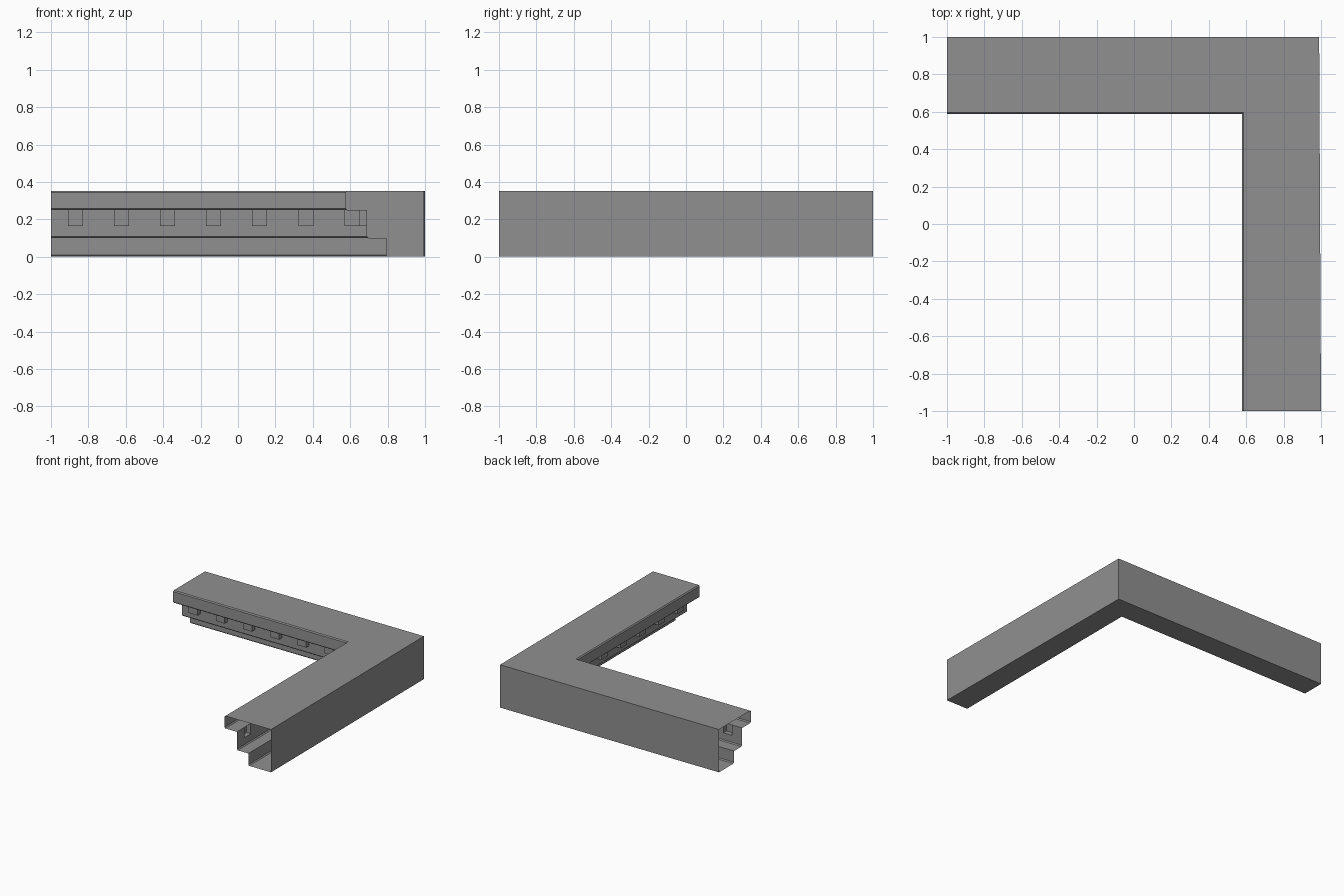
import bpy
import bmesh

cube = bpy.data.objects.get("Cube")
if cube:
    bpy.data.objects.remove(cube, do_unlink=True)

# Plaster colour
plaster = bpy.data.materials.new("grey_plaster")
GREY = (0.28, 0.28, 0.28, 1.0)
plaster.use_nodes = True
plaster.diffuse_color = GREY
plaster.node_tree.nodes["Principled BSDF"].inputs["Base Color"].default_value = GREY

HEIGHT = 0.352
CORNER_X = 0.99          # outer corner of the moulding
STEPS = (0.196, 0.30, 0.413)   # reach of each tier from the outer wall
LEVELS = (0.0, 0.10, 0.25)     # underside of each tier
BEVEL = 0.008
BLOCK_LOW, BLOCK_REACH = 0.165, 0.34
PITCH, BLOCK_WIDTH, FIRST_BLOCK, BLOCKS = 0.2465, 0.08, -0.91, 7

# Stepped profile as (distance from outer wall, height), bevelled under each tier
profile = [(0, 0)]
for i, (reach, low) in enumerate(zip(STEPS, LEVELS)):
    profile += [(reach - BEVEL, low), (reach, low + BEVEL)]
    if i == 1:
        wall_index = len(profile)      # segment that each block grows from
        profile.append((reach, BLOCK_LOW))
    if i < 2:
        profile.append((reach, LEVELS[i + 1]))
profile += [(STEPS[2], HEIGHT - BEVEL), (STEPS[2] - BEVEL, HEIGHT), (0, HEIGHT)]


def back_point(s, p):
    d, z = p
    return (min(s, CORNER_X - d), 1 - d, z)


def side_point(s, p):
    d, z = p
    y = min(s, 1 - d)
    slant = 0.005 * (1 - y) if d == 0 else 0   # outer wall flares slightly
    return (CORNER_X - d + slant, y, z)


def build_arm(name, place, offset, flip):
    bm = bmesh.new()

    def face(points):
        verts = [bm.verts.new(place(s, p)) for s, p in points]
        bm.faces.new(verts[::-1] if flip else verts)

    def strip(s0, s1, p, q):
        face([(s0, p), (s1, p), (s1, q), (s0, q)])

    # Stations alternate between plain wall and block
    stations = [-1.0]
    for i in range(BLOCKS):
        start = FIRST_BLOCK + i * PITCH + offset
        stations += [start, start + BLOCK_WIDTH]
    stations.append(1.0)

    for k, (s0, s1) in enumerate(zip(stations, stations[1:])):
        for j in range(len(profile)):
            p, q = profile[j], profile[(j + 1) % len(profile)]
            if k % 2 == 0 or j != wall_index:
                strip(s0, s1, p, q)
                continue
            # Hollow block pushed out of the wall
            low, high = (BLOCK_REACH, p[1]), (BLOCK_REACH, q[1])
            strip(s0, s1, p, low)
            strip(s0, s1, low, high)
            face([(s0, p), (s0, low), (s0, high), (s0, q)])
            face([(s1, q), (s1, high), (s1, low), (s1, p)])

    bmesh.ops.remove_doubles(bm, verts=bm.verts, dist=0.0001)
    bmesh.ops.dissolve_degenerate(bm, edges=bm.edges, dist=0.0001)
    # Make the outer wall face outwards, with the rest following it
    mesh = bpy.data.meshes.new(name)
    bm.to_mesh(mesh)
    bm.free()
    mesh.materials.append(plaster)
    obj = bpy.data.objects.new(name, mesh)
    bpy.context.collection.objects.link(obj)


build_arm("back_cornice_arm", back_point, 0.0, False)
build_arm("side_cornice_arm", side_point, 0.01, True)
